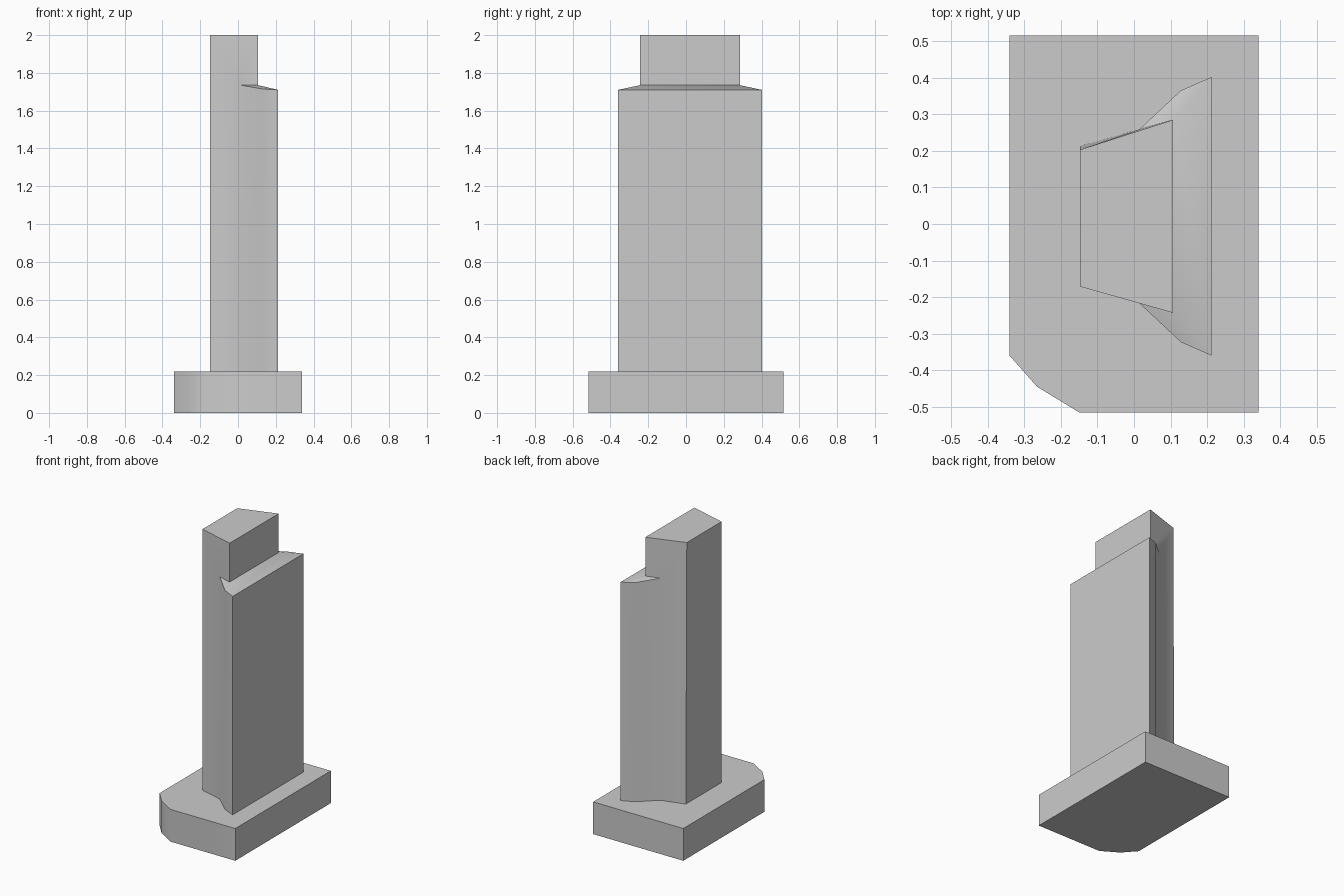
import bpy, bmesh, math

if "Cube" in bpy.data.objects:
    bpy.data.objects.remove(bpy.data.objects["Cube"])


def finish(bm, name):
    bmesh.ops.recalc_face_normals(bm, faces=bm.faces[:])
    mesh = bpy.data.meshes.new(name)
    bm.to_mesh(mesh)
    bm.free()
    obj = bpy.data.objects.new(name, mesh)
    bpy.context.collection.objects.link(obj)
    bpy.ops.object.select_all(action='DESELECT')
    obj.select_set(True)
    bpy.context.view_layer.objects.active = obj
    bpy.ops.object.shade_smooth_by_angle(angle=math.radians(33))
    return obj


# Base slab with one clipped corner
bm = bmesh.new()
outline = [(0.34, -0.515), (0.34, 0.515), (-0.34, 0.515),
           (-0.34, -0.36), (-0.265, -0.445), (-0.15, -0.515)]
rings = [[bm.verts.new((x, y, z)) for x, y in outline] for z in (0, 0.22)]
for ring in rings:
    bm.faces.new(ring)
for i in range(len(outline)):
    j = (i + 1) % len(outline)
    bm.faces.new([rings[0][i], rings[0][j], rings[1][j], rings[1][i]])
finish(bm, "base")

# Tower: tapered block with a wider flared panel on its right side,
# described as one half and mirrored about y = MID
MID, FLOOR, LEDGE, TOP = 0.021, 0.22, 1.735, 2.0
half = {
    'a0': (-0.148, 0.192, FLOOR), 'a2': (-0.148, 0.192, TOP),
    'b0': (0.015, 0.238, FLOOR), 'b1': (0.015, 0.238, LEDGE),
    'c0': (0.128, 0.344, FLOOR), 'c1': (0.128, 0.344, 1.715),
    'd0': (0.212, 0.381, FLOOR), 'd1': (0.212, 0.381, 1.71),
    'e1': (0.107, 0.264, LEDGE), 'e2': (0.107, 0.264, TOP),
}
side_faces = ['a0 b0 b1 e1 e2 a2', 'b0 c0 c1 b1', 'c0 d0 d1 c1',
              'b1 c1 e1', 'c1 d1 e1']
bm = bmesh.new()
sides = []
for s in (-1, 1):
    v = {k: bm.verts.new((x, MID + s * y, z)) for k, (x, y, z) in half.items()}
    for f in side_faces:
        bm.faces.new([v[k] for k in f.split()])
    sides.append(v)
front, back = sides

# Faces spanning both halves: left wall, right wall, sloped ledge, step, top
for p, q in [('a0', 'a2'), ('d0', 'd1'), ('d1', 'e1'), ('e1', 'e2'), ('e2', 'a2')]:
    bm.faces.new([front[p], front[q], back[q], back[p]])

# Underside closing the tower on the base
foot = ['a0', 'b0', 'c0', 'd0']
bm.faces.new([front[k] for k in foot] + [back[k] for k in reversed(foot)])

# The back left edge leans in slightly at the top
back['a2'].co.y -= 0.01
finish(bm, "tower")
